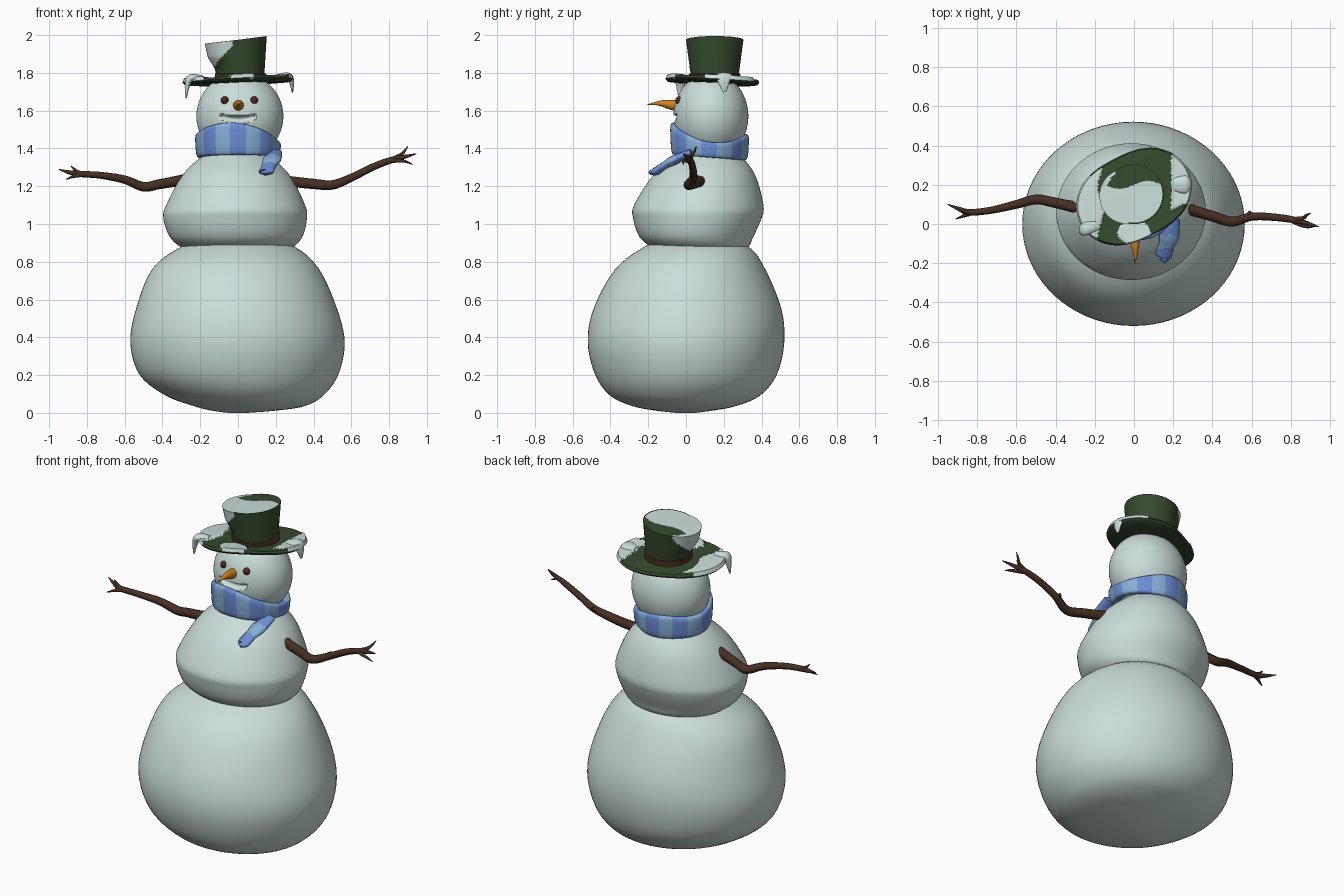
import bpy, bmesh, math
from mathutils import Vector
from math import sin, cos, pi, radians, degrees, atan2

if "Cube" in bpy.data.objects:
    bpy.data.objects.remove(bpy.data.objects["Cube"])


def mat(name, *rgb):
    m = bpy.data.materials.new(name)
    m.diffuse_color = (*rgb, 1)
    m.use_nodes = True
    m.node_tree.nodes["Principled BSDF"].inputs["Base Color"].default_value = m.diffuse_color
    return m


SNOW = mat("snow", .60, .73, .70)
GREEN = mat("hat_green", .036, .068, .027)
BAND = mat("hat_band_brown", .085, .03, .016)
BRANCH = mat("branch_brown", .062, .028, .016)
EYE = mat("eye_brown", .075, .022, .013)
CARROT = mat("carrot_orange", .62, .22, .015)
BLUE = mat("scarf_blue", .15, .27, .68)
LIGHT = mat("scarf_light_blue", .24, .43, .68)


def smooth(rows, k):
    """Catmull-Rom interpolation of tuples, k steps per span."""
    out = []
    for i in range(len(rows) - 1):
        a, b, c, d = (rows[max(i - 1, 0)], rows[i], rows[i + 1], rows[min(i + 2, len(rows) - 1)])
        for j in range(k):
            t = j / k
            out.append(tuple(.5 * (2 * q + (r - p) * t + (2 * p - 5 * q + 4 * r - s) * t * t
                                   + (3 * q - p - 3 * r + s) * t ** 3)
                             for p, q, r, s in zip(a, b, c, d)))
    return out + [tuple(rows[-1])]


def loft(name, rings, mats, rule=None, closed=False):
    """Skin a list of equal rings; rule(centre) returns the material index."""
    bm = bmesh.new()
    vs = [[bm.verts.new(p) for p in r] for r in rings]
    n = len(vs[0])
    for i in range(len(vs) if closed else len(vs) - 1):
        a, b = vs[i], vs[(i + 1) % len(vs)]
        for j in range(n):
            bm.faces.new((a[j], a[(j + 1) % n], b[(j + 1) % n], b[j]))
    if not closed:
        bm.faces.new(vs[0])
        bm.faces.new(vs[-1])
    bmesh.ops.recalc_face_normals(bm, faces=bm.faces)
    for f in bm.faces:
        f.smooth = True
        if rule:
            f.material_index = rule(f.calc_center_median())
    me = bpy.data.meshes.new(name)
    bm.to_mesh(me)
    bm.free()
    me.set_sharp_from_angle(angle=radians(50))
    for m in mats:
        me.materials.append(m)
    ob = bpy.data.objects.new(name, me)
    bpy.context.collection.objects.link(ob)
    return ob


def angles(n):
    return [2 * pi * i / n for i in range(n)]


def ball(name, rows, k=5, n=72):
    """Lumpy snow ball from rows of (z, x min, x max, y min, y max)."""
    rings = [[((a + b) / 2 + (b - a) / 2 * cos(t), (c + d) / 2 + (d - c) / 2 * sin(t), z) for t in angles(n)]
             for z, a, b, c, d in smooth(rows, k)]
    return loft(name, rings, [SNOW])


def tube(name, pts, mats, ref=(0, 0, 1), flat=1, k=5, n=14, rule=None):
    """Tapered tube through points (x, y, z, radius)."""
    pts = smooth(pts, k)
    rings = []
    for i, p in enumerate(pts):
        t = Vector(pts[min(i + 1, len(pts) - 1)][:3]) - Vector(pts[max(i - 1, 0)][:3])
        u = t.cross(Vector(ref)).normalized()
        v = u.cross(t).normalized()
        rings.append([Vector(p[:3]) + p[3] * (u * cos(a) + v * sin(a) * flat) for a in angles(n)])
    return loft(name, rings, mats, rule)


# Body
ball("lower_body", [
    (0, -.05, .05, -.05, .05), (.012, -.14, .2, -.16, .14), (.035, -.23, .35, -.28, .26),
    (.09, -.38, .45, -.4, .39), (.2, -.52, .53, -.48, .48), (.37, -.57, .565, -.52, .52),
    (.55, -.54, .525, -.49, .505), (.76, -.455, .43, -.375, .42), (.88, -.30, .30, -.22, .33),
    (.95, -.1, .1, -.05, .15)])
ball("upper_body", [
    (.8, -.15, .15, -.05, .18), (.87, -.29, .28, -.17, .32), (.93, -.36, .34, -.245, .355),
    (1.03, -.395, .365, -.28, .4), (1.1, -.38, .355, -.275, .41), (1.25, -.3, .28, -.18, .37),
    (1.35, -.2, .18, -.07, .3), (1.42, -.08, .08, .02, .2)])

# Head with a pressed-in mouth
head = []
for i in range(1, 100):
    a = pi * i / 100
    ring = []
    for t in angles(128):
        x, y, z = .01 + .23 * sin(a) * cos(t), .132 + .198 * sin(a) * sin(t), 1.57 - .23 * cos(a)
        if y < .1:
            low = .022 * (1 - (x / .1) ** 2)
            y += .035 * max(0, 1 - (x / .1) ** 2 - ((z - 1.575 + low) / .02) ** 2) ** .5
        ring.append((x, y, z))
    head.append(ring)
loft("head", head, [SNOW])

# Eyes and nose
for side, x in (("left", -.07), ("right", .085)):
    loft(side + "_eye", [[(x + .021 * sin(pi * i / 12) * cos(t), -.037 - .019 * cos(pi * i / 12),
                           1.655 + .021 * sin(pi * i / 12) * sin(t)) for t in angles(20)]
                         for i in range(1, 12)], [EYE])
tube("carrot_nose", [(.003, -.03, 1.625, .029), (.003, -.075, 1.63, .027), (.006, -.12, 1.638, .019),
                     (.008, -.16, 1.638, .009), (.003, -.203, 1.632, .002)], [CARROT])


# Scarf: ring with a wavy top edge and stripes by angle
def scarf_stripe(c):
    return int(cos(8 * (atan2(c.y - .122, c.x) + pi / 2)) < 0)


def sgn_pow(v, e):
    return math.copysign(abs(v) ** e, v)


scarf = []
for t in angles(160):
    top = 1.481 - .0225 * cos(t) - .03 * sin(t) - .024 * cos(2 * t)
    low = 1.352 - .014 * sin(t)
    ring = []
    for a in angles(20):
        h = sgn_pow(sin(a), .5)
        r = .203 + .022 * sgn_pow(cos(a), .6) + .004 * h + .003 * sin(5 * t)
        ring.append((r * cos(t), .122 + .92 * r * sin(t), (top + low) / 2 + h * (top - low) / 2))
    scarf.append(ring)
loft("scarf", scarf, [BLUE, LIGHT], scarf_stripe, closed=True)
tube("scarf_end", [(.2, .03, 1.38, .035), (.18, -.06, 1.34, .05), (.165, -.11, 1.312, .04),
                   (.15, -.16, 1.278, .042), (.148, -.166, 1.274, .03)], [BLUE, LIGHT], flat=.5,
     rule=lambda c: int(-.125 < c.y < -.06))


# Hat brim: oval, tilted, with snow patches
def brim_snow(x, y):
    return (x < -.17 + .015 * sin(25 * y) or (x > .19 and y > .08 + .02 * sin(30 * x))
            or (x / .085) ** 2 + ((y + .045) / .062) ** 2 < 1)


def brim_point(t, f, dz):
    r = f * (.262 + .045 * cos(2 * (t - radians(27))))
    x, y = r * cos(t), .14 + r * sin(t)
    z = 1.758 + f * f * (.0125 * cos(t) - .015 * sin(t)) + dz
    return (x, y, z + (.01 if dz > 0 and brim_snow(x, y) else 0))


levels = [(.3, -.013), (.7, -.013), (.96, -.012), (1, 0)] + [(.97 - .035 * i, .012) for i in range(19)]
loft("hat_brim", [[brim_point(t, f, dz) for t in angles(128)] for f, dz in levels], [GREEN, SNOW],
     lambda c: int(c.z > 1.761 + .04 * (c.x * .8 - (c.y - .14)) * .8 and brim_snow(c.x, c.y)))


# Hat crown: flared, sloping top, snow spilling over the left front
def off_spill(t):
    return abs((degrees(t) - 195 + 180) % 360 - 180) / 65


def crown_point(t, h, f):
    push = .025 * max(0, 1 - off_spill(t) ** 2) * min(1, max(0, (h - .35) / .3))
    r = f * (.122 + .03 * h + push)
    return (.015 * (1 - h) + r * cos(t), .152 + r * sin(t), 1.75 + h * (.225 + .02 * f * cos(t)))


def crown_rule(c):
    t = atan2(c.y - .152, c.x)
    h = (c.z - 1.75) / (.225 + .02 * cos(t))
    if math.hypot(c.x, c.y - .152) < .142 and c.z > 1.952:
        return int(c.y < .2 + .02 * sin(22 * c.x))
    return int(h > .4 and off_spill(t) < min(1, (h - .4) / .5) ** .6)


crown = [(i / 24, 1) for i in range(25)] + [(1, 1 - .05 * i) for i in range(1, 20)]
loft("hat_crown", [[crown_point(t, h, f) for t in angles(128)] for h, f in crown], [GREEN, SNOW], crown_rule)
loft("hat_band", [[(.014 + r * cos(t), .152 + r * sin(t), z) for t in angles(64)]
                  for z, r in ((1.755, .125), (1.757, .133), (1.795, .136), (1.798, .126))], [BAND])

# Snow hanging over the brim
tube("left_snow_drip", [(-.19, -.01, 1.772, .015), (-.25, -.025, 1.772, .02), (-.268, -.03, 1.735, .014),
                        (-.274, -.035, 1.667, .003)], [SNOW], ref=(0, 1, 0), flat=1.7)
tube("right_snow_drip", [(.2, .2, 1.775, .015), (.262, .2, 1.782, .02), (.283, .2, 1.755, .014),
                         (.288, .205, 1.698, .004)], [SNOW], ref=(0, 1, 0), flat=2.4)

# Branch arms with twigs
arms = {
    "right_arm": [(.2, .1, 1.235, .028), (.28, .075, 1.225, .028), (.4, .04, 1.212, .027), (.5, .012, 1.207, .025),
                  (.6, .038, 1.245, .021), (.71, .035, 1.3, .019), (.81, .022, 1.338, .017),
                  (.88, .005, 1.355, .011), (.945, -.015, 1.372, .002)],
    "right_upper_twig": [(.8, .022, 1.335, .013), (.86, .03, 1.365, .01), (.88, .045, 1.385, .007), (.9, .055, 1.412, .002)],
    "right_lower_twig": [(.8, .022, 1.335, .013), (.85, -.005, 1.335, .01), (.89, -.015, 1.33, .007), (.925, -.012, 1.314, .002)],
    "right_knob": [(.57, .03, 1.235, .015), (.588, .055, 1.25, .011), (.592, .066, 1.256, .004)],
    "left_arm": [(-.22, .07, 1.25, .028), (-.32, .09, 1.228, .028), (-.42, .112, 1.21, .026), (-.5, .125, 1.197, .025),
                 (-.6, .1, 1.235, .022), (-.73, .07, 1.258, .018), (-.84, .06, 1.265, .016),
                 (-.9, .08, 1.275, .01), (-.95, .1, 1.29, .002)],
    "left_upper_twig": [(-.82, .06, 1.262, .013), (-.855, .06, 1.28, .009), (-.885, .062, 1.308, .002)],
    "left_lower_twig": [(-.82, .06, 1.262, .013), (-.86, .045, 1.255, .01), (-.91, .025, 1.237, .002)],
}
for name, pts in arms.items():
    tube(name, pts, [BRANCH], n=12)
